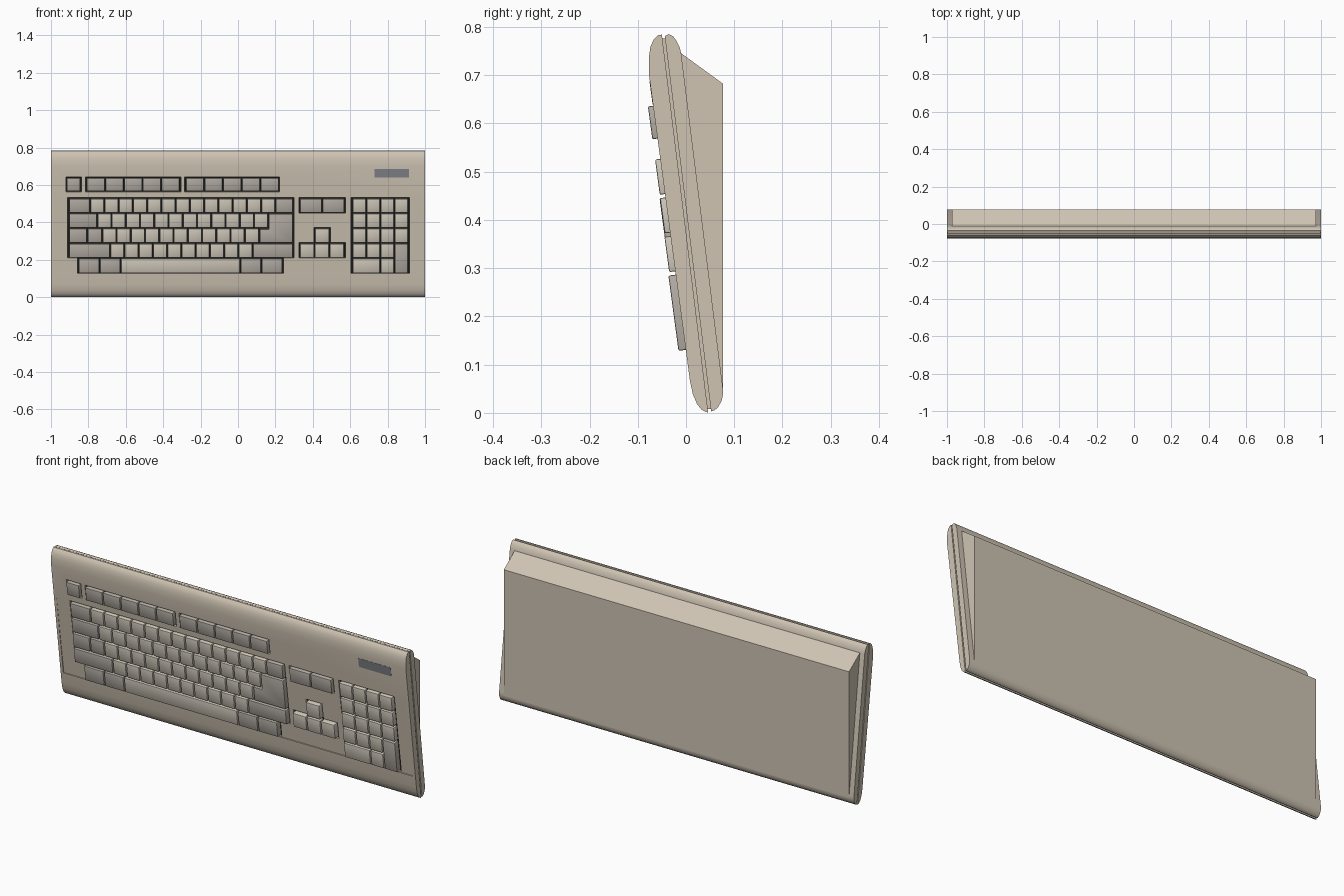
import bpy, bmesh, math

if "Cube" in bpy.data.objects:
    bpy.data.objects.remove(bpy.data.objects["Cube"])

U = 0.0762                                   # one key unit
Z = [.53, .45, .37, .29, .21, .127]          # key row boundaries
HEIGHT = [.011, .0115, .013, .015, .0155]    # key top height per row


def material(name, rgb):
    m = bpy.data.materials.new(name)
    m.diffuse_color = (*rgb, 1)
    m.use_nodes = True
    m.node_tree.nodes["Principled BSDF"].inputs["Base Color"].default_value = m.diffuse_color
    return m


BODY = material("warm_beige", (.62, .55, .45))
LIGHT = material("light_key", (.64, .59, .50))
GREY = material("grey_key", (.46, .42, .375))
DARK = material("dark_well", (.012, .012, .012))
PANEL = material("panel_grey", (.22, .23, .26))


def on_face(x, z, d):
    """Point at distance d in front of the sloping front face."""
    return (x, -.077 + (.703 - z) * .134 - d, z + .134 * (.012 - d))


def make_object(name, bm, *mats):
    mesh = bpy.data.meshes.new(name)
    bm.to_mesh(mesh)
    bm.free()
    ob = bpy.data.objects.new(name, mesh)
    bpy.context.collection.objects.link(ob)
    for m in mats:
        mesh.materials.append(m)
    return ob


def activate(ob):
    bpy.ops.object.select_all(action='DESELECT')
    ob.select_set(True)
    bpy.context.view_layer.objects.active = ob


def side_extrusion(name, profile, half):
    """Extrude a (y, z) profile across the width."""
    bm = bmesh.new()
    f = bm.faces.new([bm.verts.new((-half, y, z)) for y, z in profile])
    ext = bmesh.ops.extrude_face_region(bm, geom=[f])
    for v in ext['geom']:
        if isinstance(v, bmesh.types.BMVert):
            v.co.x = half
    bmesh.ops.recalc_face_normals(bm, faces=bm.faces)
    return make_object(name, bm, BODY)


def smooth(ob):
    activate(ob)
    bpy.ops.object.shade_smooth_by_angle(angle=math.radians(32))


def add_block(bm, x0, x1, z0, z1, d0, d1, d0_top=None):
    """Box on the front face; d0_top lets the floor slope."""
    top = d0 if d0_top is None else d0_top
    lo = [(x0, z0, d0), (x1, z0, d0), (x1, z1, top), (x0, z1, top)]
    hi = [(x, z, d1) for x, z, _ in lo]
    a = [bm.verts.new(on_face(*p)) for p in lo]
    b = [bm.verts.new(on_face(*p)) for p in hi]
    bm.faces.new(a[::-1])
    bm.faces.new(b)
    for i in range(4):
        j = (i + 1) % 4
        bm.faces.new((a[i], a[j], b[j], b[i]))


# Casing halves, seam strip and rear housing
upper = side_extrusion("upper_casing", [
    (.046, 0), (.033, .006), (.023, .018), (.014, .039), (.008, .068),
    (-.077, .703), (-.077, .735), (-.074, .758), (-.067, .774),
    (-.058, .783), (-.050, .784)], 1)
lower = side_extrusion("lower_casing", [
    (.052, .003), (-.044, .781), (-.036, .785), (-.027, .781), (-.019, .770),
    (-.013, .757), (-.010, .745), (.076, .055), (.077, .040), (.074, .025),
    (.066, .011), (.058, .005)], 1)
side_extrusion("seam_strip", [
    (.040, .008), (.056, .008), (-.040, .776), (-.054, .776)], .996)
side_extrusion("rear_housing", [
    (-.015, .749), (.077, .682), (.077, .040), (.070, .040)], .973)

# Key wells: (x0, x1, z0, z1)
wells = [
    (-.920, -.838, .562, .641), (-.815, -.306, .562, .641),
    (-.285, .222, .562, .641),
    (-.911, .300, .208, .531), (-.859, .244, .125, .215),
    (.325, .574, .448, .531), (.405, .495, .285, .372),
    (.325, .574, .208, .292), (.604, .918, .125, .531)]
bm = bmesh.new()
for w in wells:
    add_block(bm, *w, -.015, .03)
add_block(bm, -.985, .985, .122, .534, -.004, .035, 0)   # sloping key deck
cutter = make_object("well_cutter", bm)
cutter.hide_render = True
mod = upper.modifiers.new("wells", 'BOOLEAN')
mod.operation = 'DIFFERENCE'
mod.solver = 'EXACT'
mod.use_self = True
mod.object = cutter
activate(upper)
bpy.ops.object.modifier_apply(modifier=mod.name)
bpy.data.objects.remove(cutter)
smooth(upper)
smooth(lower)

# Dark floors beneath the keys
bm = bmesh.new()
for i, (x0, x1, z0, z1) in enumerate(wells):
    e = .0005 * (i % 2)
    add_block(bm, x0 - .001, x1 + .001, z0 - .001, z1 + .001, -.017, -.0125 - e)
make_object("well_floors", bm, DARK)

# Indicator panel
bm = bmesh.new()
add_block(bm, .73, .913, .638, .685, -.003, .001)
make_object("indicator_panel", bm, PANEL)


def add_key(bm, outline, height, grey=False):
    """Tapered keycap from a counter-clockwise (x, z) outline."""
    tmp = bmesh.new()
    f = tmp.faces.new([tmp.verts.new((x, z, -.014)) for x, z in outline])
    bmesh.ops.inset_region(tmp, faces=[f], thickness=.0075,
                           use_boundary=True, use_even_offset=True)
    for v in f.verts:
        v.co.z = height
    sides = [e for e in tmp.edges if len({v.co.z for v in e.verts}) == 2]
    bmesh.ops.bevel(tmp, geom=list(f.edges) + sides, offset=.003, segments=2,
                    profile=.5, affect='EDGES')
    for v in tmp.verts:
        v.co = on_face(*v.co)
    for face in tmp.faces:
        face.material_index = int(grey)
    mesh = bpy.data.meshes.new("tmp")
    tmp.to_mesh(mesh)
    tmp.free()
    bm.from_mesh(mesh)
    bpy.data.meshes.remove(mesh)


def rect(x0, x1, z0, z1):
    x0, x1, z0, z1 = x0 + .003, x1 - .003, z0 + .002, z1 - .005
    return [(x0, z0), (x1, z0), (x1, z1), (x0, z1)]


def add_row(bm, x, widths, z0, z1, height, grey=()):
    for i, w in enumerate(widths):
        add_key(bm, rect(x, x + w * U, z0, z1), height, i in grey)
        x += w * U


def row(bm, r, x, widths, grey=()):
    add_row(bm, x, widths, Z[r + 1], Z[r], HEIGHT[r], grey)


def finish_keys(name, bm):
    smooth(make_object(name, bm, LIGHT, GREY))


# Function keys
bm = bmesh.new()
add_row(bm, -.917, [1], .565, .64, .011, [0])
for start in (-.81, -.28):
    add_row(bm, start, [1.31] * 5, .565, .64, .011, range(5))
finish_keys("function_keys", bm)

# Main block with the L-shaped return key
bm = bmesh.new()
row(bm, 0, -.905, [1.5] + [1] * 13 + [1.25], [0, 14])
row(bm, 1, -.905, [2] + [1] * 12, [0])
row(bm, 2, -.905, [1.3, 1.05] + [1] * 11, [0, 1])
row(bm, 3, -.905, [2.9] + [1] * 10 + [2.85], [0, 11])
row(bm, 4, -.853, [1.48, 1.48, 8.4, 1.48, 1.48], [0, 1, 3, 4])
add_key(bm, [(.117, .292), (.292, .292), (.292, .445), (.166, .445),
             (.166, .364), (.117, .364)], .0125, True)
finish_keys("main_keys", bm)

# Editing and arrow keys
bm = bmesh.new()
row(bm, 0, .329, [1.58, 1.58], [0, 1])
row(bm, 2, .410, [1.05])
row(bm, 3, .329, [1.05] * 3)
finish_keys("arrow_keys", bm)

# Number pad with tall enter key and wide zero
bm = bmesh.new()
for r in range(3):
    row(bm, r, .611, [.985] * 4)
row(bm, 3, .611, [.985] * 3)
row(bm, 4, .611, [1.97, .985])
add_key(bm, rect(.611 + 2.955 * U, .611 + 3.94 * U, Z[5], Z[3]), .0155, True)
finish_keys("number_pad_keys", bm)
